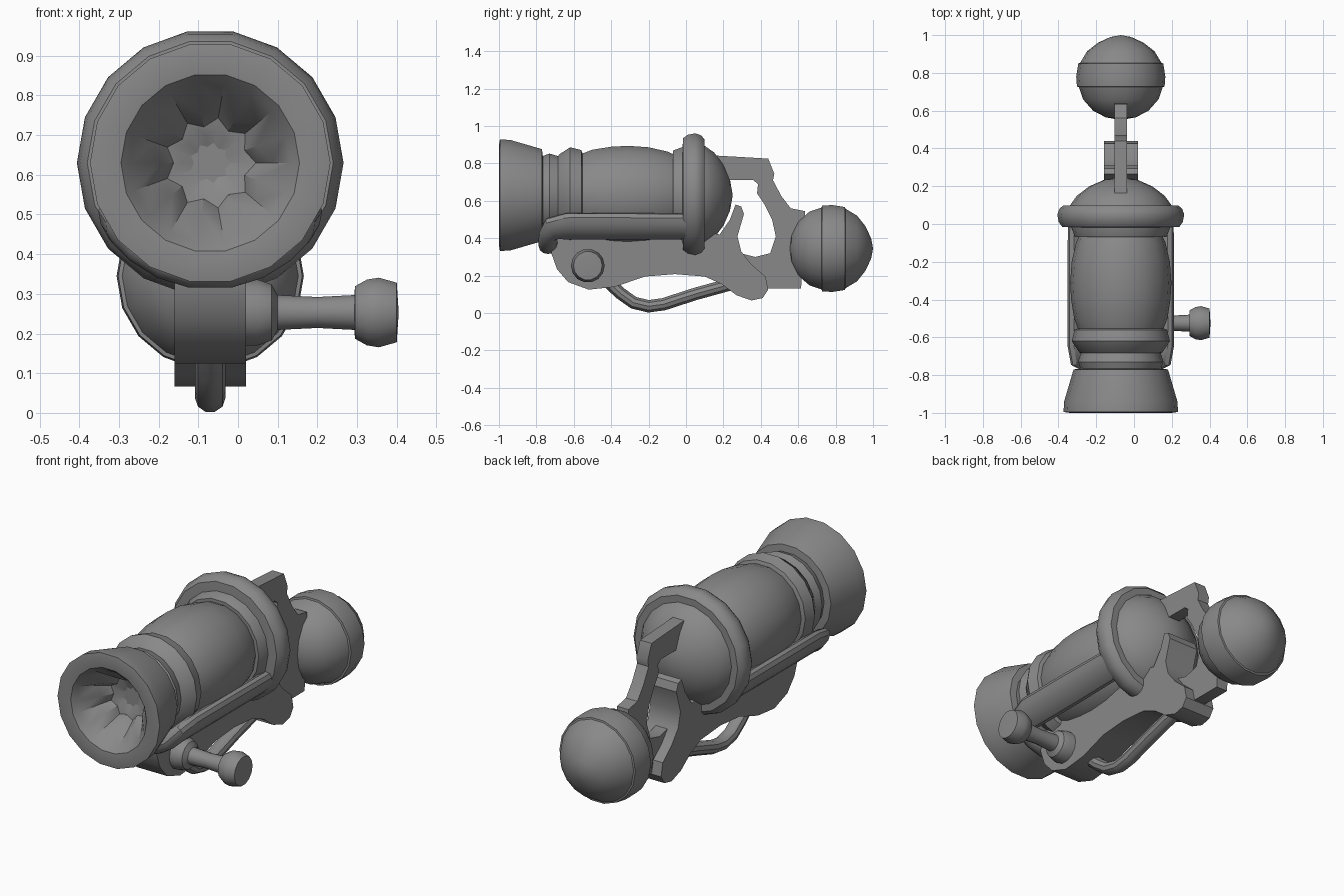
import bpy, bmesh, math
from mathutils import Vector

cube = bpy.data.objects.get("Cube")
if cube:
    bpy.data.objects.remove(cube)

CX, CZ = -0.07, 0.63          # barrel axis
parts = []

metal = bpy.data.materials.new("plain_grey")
grey = (0.25, 0.25, 0.25, 1)
metal.use_nodes = True
metal.diffuse_color = grey
metal.node_tree.nodes["Principled BSDF"].inputs["Base Color"].default_value = grey


def finish(name, bm):
    bmesh.ops.remove_doubles(bm, verts=bm.verts[:], dist=1e-5)
    bmesh.ops.recalc_face_normals(bm, faces=bm.faces[:])
    mesh = bpy.data.meshes.new(name)
    bm.to_mesh(mesh)
    bm.free()
    mesh.materials.append(metal)
    obj = bpy.data.objects.new(name, mesh)
    bpy.context.collection.objects.link(obj)
    parts.append(obj)
    return obj


def skin(name, rings):
    """Join equal vertex rings into a closed tube."""
    bm = bmesh.new()
    loops = [[bm.verts.new(p) for p in ring] for ring in rings]
    n = len(loops[0])
    for a, b in zip(loops, loops[1:]):
        for i in range(n):
            j = (i + 1) % n
            bm.faces.new((a[i], a[j], b[j], b[i]))
    bm.faces.new(loops[0])
    bm.faces.new(loops[-1])
    return finish(name, bm)


def lathe(name, profile, centre, axis="Y", sides=18, pleats=()):
    """Turn (position, radius) pairs; pleats lists the rows folded in and out."""
    rings = []
    for row, (t, r) in enumerate(profile):
        ring = []
        for i in range(sides):
            a = 2 * math.pi * (i + 0.5) / sides
            rr = r * (0.8 if row in pleats and i % 2 else 1)
            u, v = rr * math.sin(a), rr * math.cos(a)
            off = (u, t, v) if axis == "Y" else (t, u, v)
            ring.append(Vector(centre) + Vector(off))
        rings.append(ring)
    return skin(name, rings)


def sweep(name, path, sizes, normals, sides=12):
    """Sweep an oval (half size along normal, half size across) on a path."""
    path = [Vector(p) for p in path]
    rings = []
    for k, p in enumerate(path):
        t = (path[min(k + 1, len(path) - 1)] - path[max(k - 1, 0)]).normalized()
        n = Vector(normals[k])
        n = (n - t * n.dot(t)).normalized()
        b = t.cross(n)
        angles = [2 * math.pi * i / sides for i in range(sides)]
        rings.append([p + n * sizes[k][0] * math.cos(a) + b * sizes[k][1] * math.sin(a)
                      for a in angles])
    return skin(name, rings)


def plate(name, outline, half):
    """Extrude a (y, z) outline to both sides of the centre plane."""
    bm = bmesh.new()
    face = bm.faces.new([bm.verts.new((CX - half, y, z)) for y, z in outline])
    out = bmesh.ops.extrude_face_region(bm, geom=[face])
    moved = [v for v in out["geom"] if isinstance(v, bmesh.types.BMVert)]
    bmesh.ops.translate(bm, verts=moved, vec=(2 * half, 0, 0))
    return finish(name, bm)


axis = (CX, 0, CZ)

# Flared muzzle with a pleated bore
lathe("muzzle", [(-0.74, 0.0), (-0.77, 0.25), (-0.94, 0.3), (-0.995, 0.303), (-1.0, 0.27),
                 (-0.995, 0.225), (-0.97, 0.203), (-0.88, 0.155), (-0.82, 0.115),
                 (-0.815, 0.09), (-0.78, 0.0)], axis, pleats=(7, 8, 9))

# Neck, collar, barrel and rear dome
lathe("neck", [(-0.8, 0.2), (-0.76, 0.215), (-0.73, 0.226), (-0.66, 0.205)], axis)
lathe("front_collar", [(-0.69, 0.2), (-0.68, 0.22), (-0.62, 0.26), (-0.56, 0.245),
                       (-0.55, 0.22)], axis)
lathe("barrel", [(-0.57, 0.22), (-0.5, 0.247), (-0.4, 0.263), (-0.31, 0.268),
                 (-0.2, 0.26), (-0.1, 0.237), (-0.04, 0.21)], axis)
lathe("rear_collar", [(-0.07, 0.21), (-0.07, 0.242), (-0.01, 0.265), (0.03, 0.265)], axis)
lathe("big_ring", [(-0.02, 0.24), (-0.015, 0.31), (0.01, 0.328), (0.05, 0.336),
                   (0.08, 0.325), (0.098, 0.305), (0.098, 0.24)], axis)
lathe("rear_dome", [(0.06, 0.28), (0.1, 0.268), (0.15, 0.232), (0.2, 0.166),
                    (0.235, 0.085), (0.25, 0.0)], axis)

# Cradle: two side rails joined by a loop beneath the neck
side_angle = math.radians(-37)
cradle = [(0.06, side_angle, 0.08), (-0.3, side_angle, 0.085), (-0.64, side_angle, 0.085),
          (-0.71, side_angle - 0.05, 0.075)]
cradle += [(-0.738, math.radians(a), 0.05) for a in (-50, -65, -80)]
cradle += [(y, -math.pi - a, w) for y, a, w in reversed(cradle)]
dirs = [Vector((math.cos(a), 0, math.sin(a))) for _, a, _ in cradle]
sweep("cradle_rail", [Vector((CX, y, CZ)) + d * 0.277 for (y, _, _), d in zip(cradle, dirs)],
      [(0.042, w) for _, _, w in cradle], dirs)

# Lower frame with rear hook
plate("lower_frame", [(-0.72, 0.42), (-0.72, 0.32), (-0.69, 0.235), (-0.63, 0.165),
                      (-0.52, 0.125), (-0.38, 0.14), (-0.22, 0.195), (-0.06, 0.208),
                      (0.1, 0.195), (0.19, 0.155), (0.27, 0.095), (0.35, 0.067),
                      (0.41, 0.08), (0.44, 0.125), (0.425, 0.195), (0.35, 0.26),
                      (0.295, 0.33), (0.275, 0.41), (0.31, 0.53), (0.295, 0.57),
                      (0.265, 0.58), (0.235, 0.5), (0.18, 0.42), (0.08, 0.44)], 0.09)

# Curved arm holding the rear ball
plate("ball_arm", [(0.14, 0.843), (0.4, 0.828), (0.44, 0.825), (0.472, 0.745), (0.465, 0.71),
                   (0.51, 0.625), (0.56, 0.56), (0.635, 0.545), (0.65, 0.4), (0.62, 0.2),
                   (0.615, 0.13), (0.4, 0.13), (0.3, 0.2), (0.29, 0.32), (0.37, 0.3),
                   (0.45, 0.32), (0.48, 0.41), (0.46, 0.5), (0.42, 0.58), (0.38, 0.64),
                   (0.385, 0.69), (0.36, 0.71), (0.22, 0.71), (0.14, 0.75)], 0.034)

# Rear ball with a raised belt
lathe("rear_ball", [(0.55, 0.0), (0.565, 0.08), (0.6, 0.147), (0.66, 0.2), (0.725, 0.222),
                    (0.727, 0.232), (0.78, 0.236), (0.85, 0.225), (0.852, 0.216),
                    (0.915, 0.178), (0.96, 0.12), (0.99, 0.055), (1.0, 0.0)],
      (CX, 0, 0.345))

# Trigger guard tube
guard = [(-0.42, 0.17), (-0.35, 0.105), (-0.28, 0.055), (-0.2, 0.036), (-0.12, 0.047),
         (0.05, 0.102), (0.26, 0.16)]
sweep("trigger_guard", [(CX, y, z) for y, z in guard], [(0.038, 0.035)] * len(guard),
      [(1, 0, 0)] * len(guard), sides=10)

# Side handle: base boss, shaft and knob
lathe("side_handle", [(-0.05, 0.085), (0.05, 0.085), (0.085, 0.072), (0.1, 0.045),
                      (0.2, 0.04), (0.293, 0.045), (0.295, 0.068), (0.325, 0.085),
                      (0.355, 0.09), (0.4, 0.077), (0.405, 0.0)],
      (0, -0.525, 0.253), axis="X", sides=14)

bpy.ops.object.select_all(action="DESELECT")
for obj in parts:
    obj.select_set(True)
bpy.context.view_layer.objects.active = parts[0]
bpy.ops.object.shade_smooth_by_angle(angle=math.radians(35))
